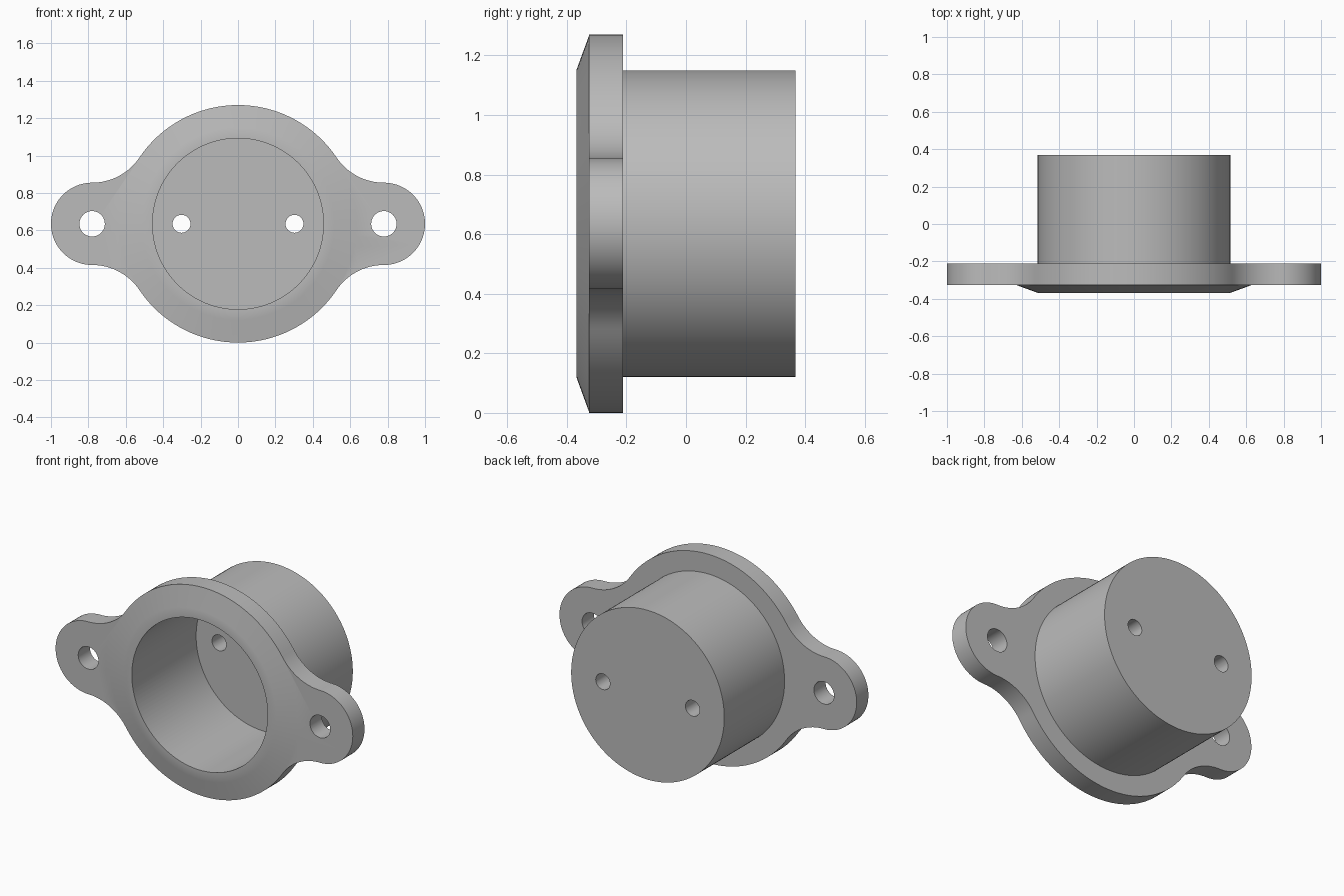
import bpy, bmesh, math
from mathutils import Matrix, Vector

cube = bpy.data.objects.get("Cube")
if cube:
    bpy.data.objects.remove(cube, do_unlink=True)

CZ = 0.635                      # height of the main axis
DISC_R, EAR_R, EAR_X = 0.635, 0.22, 0.78
BODY_R, BORE_R = 0.515, 0.457
FRONT, RIM, BACK, END, FLOOR = -0.368, -0.325, -0.212, 0.368, 0.25

grey = bpy.data.materials.new("plain grey")
grey.use_nodes = True
colour = (0.5, 0.5, 0.5, 1)
grey.diffuse_color = colour
grey.node_tree.nodes["Principled BSDF"].inputs["Base Color"].default_value = colour


def add_object(name, bm):
    bmesh.ops.recalc_face_normals(bm, faces=bm.faces)
    mesh = bpy.data.meshes.new(name)
    bm.to_mesh(mesh)
    bm.free()
    mesh.materials.append(grey)
    obj = bpy.data.objects.new(name, mesh)
    bpy.context.collection.objects.link(obj)
    return obj


def prism(name, outline, y0, y1):
    """Extrude an (x, z) outline along y."""
    bm = bmesh.new()
    face = bm.faces.new([bm.verts.new((x, y0, z + CZ)) for x, z in outline])
    new = bmesh.ops.extrude_face_region(bm, geom=[face])["geom"]
    verts = [v for v in new if isinstance(v, bmesh.types.BMVert)]
    bmesh.ops.translate(bm, verts=verts, vec=(0, y1 - y0, 0))
    return add_object(name, bm)


def lathe(name, profile, steps=128):
    """Spin a (radius, y) profile about the main axis."""
    bm = bmesh.new()
    verts = [bm.verts.new((r, y, CZ)) for r, y in profile]
    edges = [bm.edges.new(pair) for pair in zip(verts, verts[1:])]
    bmesh.ops.spin(bm, geom=verts + edges, cent=(0, 0, CZ), axis=(0, 1, 0),
                   angle=math.tau, steps=steps)
    bmesh.ops.remove_doubles(bm, verts=bm.verts, dist=1e-5)
    return add_object(name, bm)


def arc(cx, cz, r, a0, a1, n):
    angles = [a0 + (a1 - a0) * i / n for i in range(n + 1)]
    return [(cx + r * math.cos(a), cz + r * math.sin(a)) for a in angles]


def combine(target, other, operation):
    mod = target.modifiers.new("cut", "BOOLEAN")
    mod.operation, mod.solver, mod.object = operation, "EXACT", other
    bpy.context.view_layer.objects.active = target
    bpy.ops.object.modifier_apply(modifier=mod.name)
    bpy.data.objects.remove(other, do_unlink=True)


# Flange outline: one quarter of ear, fillet and disc, then mirrored
fillet = ((EAR_X ** 2 + EAR_R ** 2 - DISC_R ** 2) / (2 * (DISC_R - EAR_R)))
rise = EAR_R + fillet
meet = math.atan2(rise, EAR_X)
quarter = arc(EAR_X, 0, EAR_R, 0, math.pi / 2, 20)
quarter += arc(EAR_X, rise, fillet, -math.pi / 2, meet - math.pi, 16)[1:]
quarter += arc(0, 0, DISC_R, meet, math.pi / 2, 24)[1:]
half = quarter + [(-x, z) for x, z in reversed(quarter[:-1])]
outline = half + [(x, -z) for x, z in reversed(half[1:-1])]
housing = prism("flanged_housing", outline, RIM, BACK)

# Round body with the sloped front rim
body = lathe("body", [(0, FRONT), (BODY_R, FRONT), (DISC_R - 0.001, RIM + 0.0004),
                      (0.6, RIM + 0.03), (BODY_R, RIM + 0.05), (BODY_R, END), (0, END)])
combine(housing, body, "UNION")

# Blind bore, then the ear and floor through holes
bore = lathe("bore", [(0, -0.5), (BORE_R, -0.5), (BORE_R, FLOOR), (0, FLOOR)])
combine(housing, bore, "DIFFERENCE")
for side in (-1, 1):
    for x, r in ((EAR_X, 0.068), (0.302, 0.048)):
        ring = arc(side * x, 0, r, 0, math.tau, 40)[:-1]
        combine(housing, prism("hole", ring, -0.6, 0.6), "DIFFERENCE")

bpy.ops.object.select_all(action="DESELECT")
housing.select_set(True)
bpy.context.view_layer.objects.active = housing
bpy.ops.object.shade_smooth_by_angle(angle=math.radians(30))
